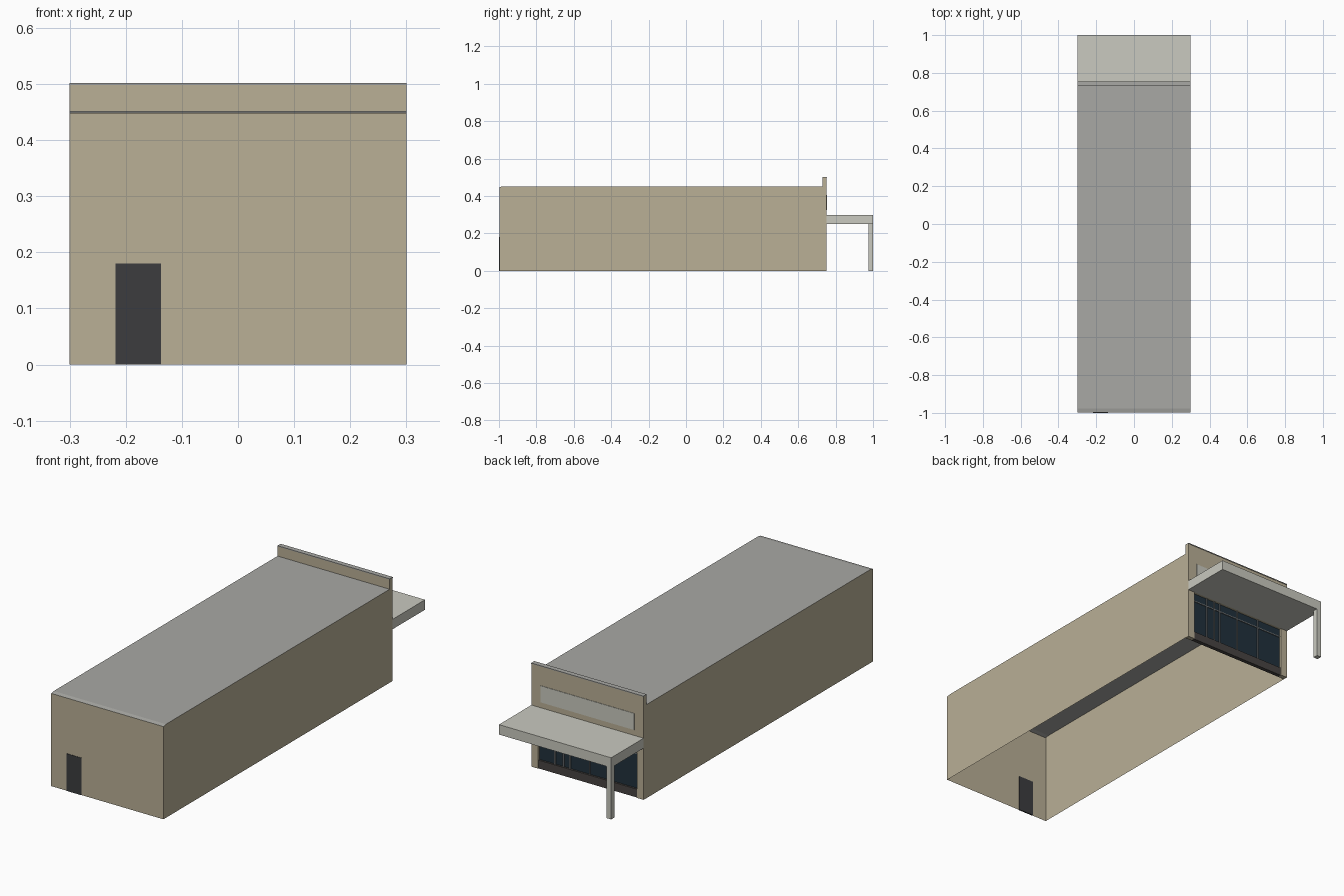
import bpy

if "Cube" in bpy.data.objects:
    bpy.data.objects.remove(bpy.data.objects["Cube"])


def mat(name, r, g, b):
    m = bpy.data.materials.new(name)
    m.diffuse_color = tuple((c / 255) ** 2.2 for c in (r, g, b)) + (1,)
    m.use_nodes = True
    m.node_tree.nodes["Principled BSDF"].inputs["Base Color"].default_value = m.diffuse_color
    return m


TAN = mat("tan_wall", 184, 174, 149)
ROOF = mat("roof_grey", 167, 167, 163)
PALE = mat("pale_concrete", 200, 200, 190)
DARK = mat("dark_metal", 62, 63, 65)
BASE = mat("dark_base", 74, 70, 68)
GLASS = mat("glass", 38, 52, 62)
TRIM = mat("trim", 120, 124, 126)


def mesh(name, verts, faces, material):
    me = bpy.data.meshes.new(name)
    me.from_pydata(verts, [], faces)
    me.materials.append(material)
    ob = bpy.data.objects.new(name, me)
    bpy.context.collection.objects.link(ob)
    return ob


def prism(name, outline, y0, y1, material):
    """Extrude an x-z outline (counter-clockwise seen from -y) along y."""
    n = len(outline)
    verts = [(x, y, z) for y in (y0, y1) for x, z in outline]
    faces = [tuple(range(n)), tuple(range(2 * n - 1, n - 1, -1))]
    faces += [(i, i + n, (i + 1) % n + n, (i + 1) % n) for i in range(n)]
    return mesh(name, verts, faces, material)


def box(name, x0, x1, y0, y1, z0, z1, material):
    return prism(name, [(x0, z0), (x1, z0), (x1, z1), (x0, z1)], y0, y1, material)


W = 0.3
FRONT, PARAPET, BACK = -0.998, 0.73, 0.752

# Thin shell: side walls and front wall, open underneath
for name, x in (("left_wall", -W), ("right_wall", W)):
    loop = (0, 1, 2, 3, 4) if x > 0 else (4, 3, 2, 1, 0)
    mesh(name, [(x, FRONT, 0), (x, PARAPET, 0), (x, PARAPET, 0.452),
                (x, FRONT + 0.02, 0.452), (x, FRONT, 0.448)], [loop], TAN)
mesh("front_wall", [(-W, FRONT, 0), (W, FRONT, 0), (W, FRONT, 0.448), (-W, FRONT, 0.448)],
     [(0, 1, 2, 3)], TAN)

# Roof with a slightly sloped front lip
mesh("roof", [(x, y, z) for y, z in ((FRONT, 0.448), (FRONT + 0.02, 0.452), (PARAPET, 0.452))
              for x in (-W, W)], [(0, 1, 3, 2), (2, 3, 5, 4)], ROOF)

# Service door on the plain end
box("service_door", -0.218, -0.137, -1.0, -0.994, 0, 0.18, DARK)

# Shop facade with a wide opening, rising into the parapet
O = 0.264
prism("shop_facade", [(-W, 0), (-O, 0), (-O, 0.25), (O, 0.25), (O, 0), (W, 0),
                      (W, 0.498), (-W, 0.498)], PARAPET, BACK, TAN)
box("parapet_cap", -W, W, PARAPET, BACK + 0.002, 0.498, 0.502, ROOF)
box("sign_panel", -0.25, 0.25, BACK - 0.002, BACK + 0.002, 0.325, 0.405, PALE)

# Shopfront: base, glazing and glazing bars
box("shopfront_base", -O, O, PARAPET, BACK - 0.003, 0, 0.04, BASE)
box("shopfront_glass", -O, O, 0.734, 0.740, 0.04, 0.25, GLASS)
for i, x in enumerate((0.18, 0.135, 0.10, -0.005, -0.13)):
    box(f"glazing_bar_{i + 1}", x - 0.003, x + 0.003, 0.738, 0.745, 0.04, 0.25, TRIM)
box("transom_bar", -O, O, 0.738, 0.744, 0.207, 0.212, TRIM)

# Canopy carried by a single corner post
box("canopy", -W, W, BACK, 1.0, 0.25, 0.298, PALE)
box("canopy_post", -W, -W + 0.025, 0.975, 1.0, 0, 0.25, PALE)
